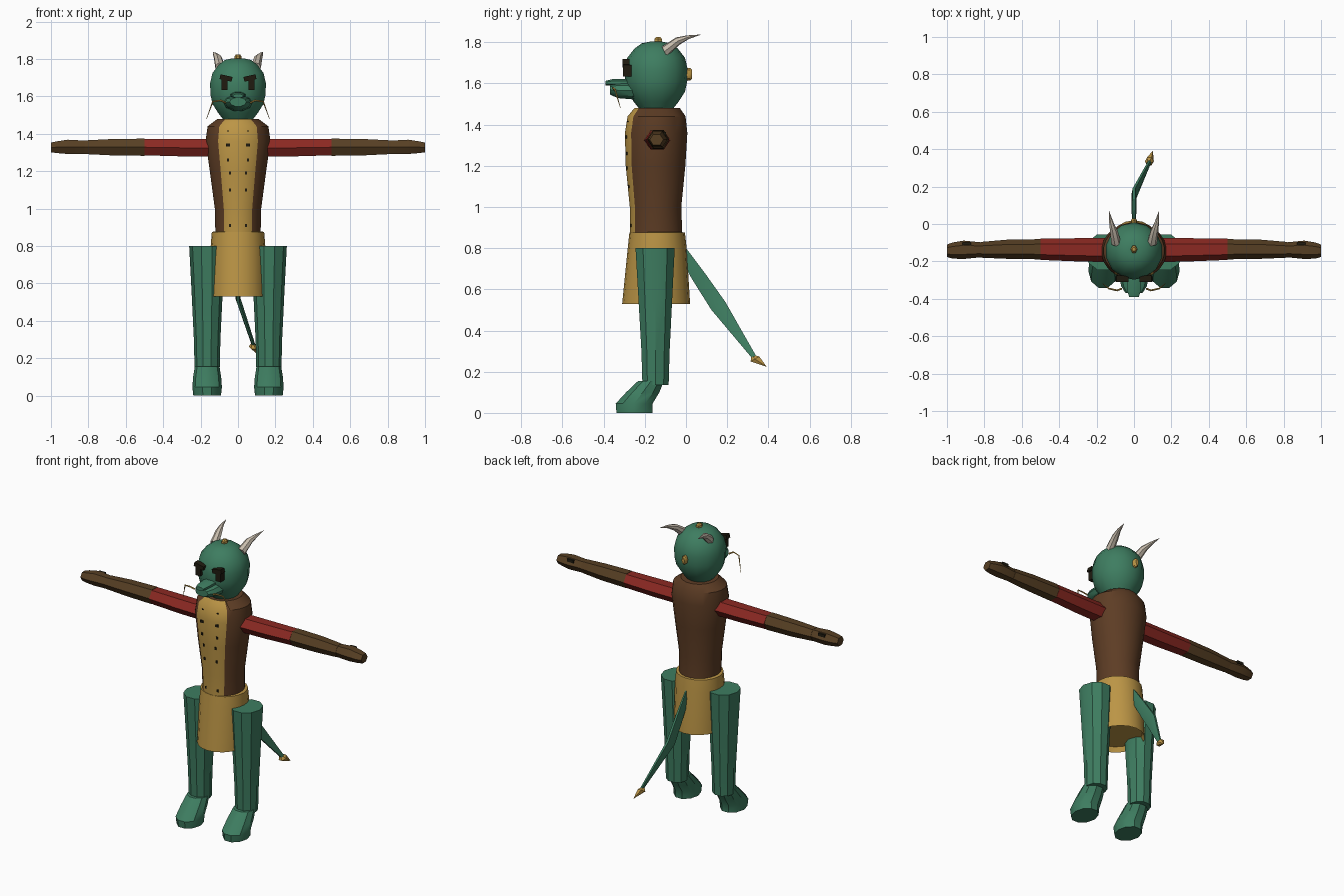
import bpy, bmesh, math
from mathutils import Vector

if "Cube" in bpy.data.objects:
    bpy.data.objects.remove(bpy.data.objects["Cube"])


def material(name, r, g, b):
    m = bpy.data.materials.new(name)
    m.use_nodes = True
    m.diffuse_color = (r, g, b, 1)
    m.node_tree.nodes["Principled BSDF"].inputs["Base Color"].default_value = (r, g, b, 1)
    return m


GREEN = material("scale green", .048, .205, .118)
TAN = material("golden tan", .50, .30, .06)
BROWN = material("coat brown", .11, .046, .018)
GLOVE = material("glove brown", .095, .05, .017)
RED = material("sleeve red", .26, .022, .016)
DARK = material("near black", .014, .011, .005)
HORN = material("horn bone", .58, .51, .42)


def finish(name, bm, mats, angle=35):
    bmesh.ops.recalc_face_normals(bm, faces=bm.faces[:])
    mesh = bpy.data.meshes.new(name)
    bm.to_mesh(mesh)
    bm.free()
    for m in mats:
        mesh.materials.append(m)
    ob = bpy.data.objects.new(name, mesh)
    bpy.context.collection.objects.link(ob)
    bpy.ops.object.select_all(action='DESELECT')
    ob.select_set(True)
    bpy.context.view_layer.objects.active = ob
    if angle:
        bpy.ops.object.shade_smooth_by_angle(angle=math.radians(angle))
    return ob


def loft(name, rings, u, v, sides, mats, turn=0.0, rule=None, angle=35):
    """Skin elliptical rings (centre, radius along u, radius along v), capped."""
    u, v = Vector(u).normalized(), Vector(v).normalized()
    bm = bmesh.new()
    loops = []
    for c, ru, rv in rings:
        loop = []
        for i in range(sides):
            a = math.tau * (i + turn) / sides
            loop.append(bm.verts.new(Vector(c) + u * ru * math.cos(a) + v * rv * math.sin(a)))
        loops.append(loop)
    for a, b in zip(loops, loops[1:]):
        for i in range(sides):
            j = (i + 1) % sides
            bm.faces.new((a[i], a[j], b[j], b[i]))
    bm.faces.new(loops[0])
    bm.faces.new(loops[-1])
    if rule:
        for f in bm.faces:
            f.material_index = rule(f.calc_center_median())
    return finish(name, bm, mats, angle)


def box(name, centre, size, mat, tilt=0.0):
    bm = bmesh.new()
    bmesh.ops.create_cube(bm, size=1)
    bmesh.ops.scale(bm, vec=size, verts=bm.verts)
    ob = finish(name, bm, [mat], 0)
    ob.location = centre
    ob.rotation_euler.y = tilt
    return ob


X, Y, Z = (1, 0, 0), (0, 1, 0), (0, 0, 1)

# Torso: brown coat with a tan front panel
TORSO = [(.87, .122, -.145, .128), (1.0, .125, -.148, .126), (1.2, .152, -.148, .146),
         (1.36, .175, -.145, .153), (1.44, .164, -.143, .142), (1.48, .11, -.14, .112)]


def front_panel(c):
    a = math.degrees(math.atan2(c.x / .17, -(c.y + .145) / .15))
    return 1 if abs(a) < 37 and c.z < 1.475 else 0


loft("torso", [((0, cy, z), rx, ry) for z, rx, cy, ry in TORSO], X, Y, 24,
     [BROWN, TAN], .5, front_panel)


def chest_y(x, z):
    for a, b in zip(TORSO, TORSO[1:]):
        if a[0] <= z <= b[0]:
            t = (z - a[0]) / (b[0] - a[0])
            rx, cy, ry = (a[k] + (b[k] - a[k]) * t for k in (1, 2, 3))
            return cy - ry * math.sqrt(1 - (x / rx) ** 2)


# Stitches and buttons down the panel
for s in (-1, 1):
    for z in (.91, 1.1, 1.19, 1.26, 1.34, 1.415):
        w = .02 if z == 1.34 else .01
        x = s * (.053 if z > 1.2 else .042)
        box("coat_button", (x, chest_y(x, z), z), (w, .008, .016 if z != 1.415 else .006), DARK)

# Skirt, with a recessed underside
loft("skirt", [((0, -.145, .56), .135, .15), ((0, -.145, .53), .15, .165),
               ((0, -.14, .80), .146, .143), ((0, -.14, .875), .14, .135),
               ((0, -.14, .88), .11, .11)], X, Y, 20, [TAN])

# Head
HEAD = [(1.465, .072), (1.51, .108), (1.56, .14), (1.61, .151), (1.67, .153),
        (1.725, .14), (1.77, .105), (1.795, .07), (1.803, .03)]
loft("head", [((0, -.145, z), r, r) for z, r in HEAD], X, Y, 14, [GREEN], .5)

# Muzzle and nose
loft("muzzle", [((0, -.25, 1.565), .078, .045), ((0, -.33, 1.567), .07, .04),
                ((0, -.37, 1.57), .045, .025)], X, Z, 10, [GREEN])
loft("nose", [((0, -.27, 1.605), .045, .02), ((0, -.36, 1.605), .038, .017),
              ((0, -.39, 1.602), .028, .012)], X, Z, 8, [GREEN], .5)

# Crest studs
loft("crown_stud", [((0, -.135, 1.79), .018, .022), ((0, -.135, 1.815), .018, .022),
                    ((0, -.135, 1.825), .01, .012)], X, Y, 6, [TAN])
loft("back_stud", [((0, -.01, 1.645), .016, .03), ((0, .02, 1.645), .016, .03),
                   ((0, .03, 1.645), .01, .02)], X, Z, 8, [TAN])

for s, side in ((1, "left_"), (-1, "right_")):
    # Eyes and brows
    box(side + "eye", (s * .072, -.285, 1.662), (.034, .04, .055), DARK)
    box(side + "brow", (s * .064, -.292, 1.698), (.066, .035, .026), DARK, -s * .22)

    # Horn, swept backward
    loft(side + "horn", [((s * .095, -.105, 1.755), .028, .028),
                         ((s * .108, -.04, 1.806), .022, .02),
                         ((s * .122, .01, 1.825), .012, .01),
                         ((s * .134, .07, 1.837), .001, .001)],
         X, (0, -.5, 1), 7, [HORN])

    # Whisker: tapered hanging curve
    curve = bpy.data.curves.new(side + "whisker", 'CURVE')
    curve.dimensions = '3D'
    curve.bevel_depth = .005
    curve.bevel_resolution = 0
    line = curve.splines.new('POLY')
    path = [(.065, -.345, 1.565), (.09, -.355, 1.578), (.135, -.345, 1.572), (.168, -.318, 1.48)]
    line.points.add(len(path) - 1)
    for p, (x, y, z), r in zip(line.points, path, (1, 1, .9, .2)):
        p.co = (s * x, y, z, 1)
        p.radius = r
    curve.materials.append(TAN)
    bpy.context.collection.objects.link(bpy.data.objects.new(side + "whisker", curve))

    # Arm: red sleeve, glove cuff and hand, hexagonal
    loft(side + "sleeve", [((s * .13, -.14, 1.325), .064, .053), ((s * .3, -.138, 1.325), .062, .053),
                           ((s * .5, -.135, 1.328), .057, .05)], Y, Z, 6, [RED])
    loft(side + "forearm", [((s * .5, -.135, 1.328), .054, .053), ((s * .68, -.135, 1.328), .051, .05),
                            ((s * .82, -.138, 1.328), .042, .042)], Y, Z, 6, [GLOVE])
    loft(side + "hand", [((s * .82, -.138, 1.328), .04, .041), ((s * .91, -.138, 1.33), .049, .044),
                         ((s * .97, -.142, 1.328), .043, .036), ((s, -.143, 1.327), .033, .03)],
         Y, Z, 6, [GLOVE])
    box(side + "thumb_patch", (s * .895, -.108, 1.355), (.045, .02, .018), DARK)

    # Leg and foot
    loft(side + "leg", [((s * .165, -.148, .135), .067, .067), ((s * .165, -.148, .3), .071, .072),
                        ((s * .165, -.149, .55), .083, .086), ((s * .167, -.15, .8), .094, .1)],
         X, Y, 10, [GREEN])
    loft(side + "foot", [((s * .165, -.25, 0), .074, .092), ((s * .165, -.252, .045), .079, .094),
                         ((s * .165, -.21, .1), .075, .085), ((s * .165, -.17, .155), .066, .066)],
         X, Y, 10, [GREEN])

# Tail and its pointed tip
ACROSS = (0, .87, .5)
loft("tail", [((0, -.02, .785), .008, .03), ((0, .07, .65), .013, .04),
              ((0, .157, .52), .014, .045), ((.085, .335, .265), .01, .012)],
     X, ACROSS, 6, [GREEN])
loft("tail_tip", [((.078, .325, .275), .012, .012), ((.082, .335, .262), .024, .028),
                  ((.1, .39, .225), .001, .001)], X, ACROSS, 6, [TAN])
